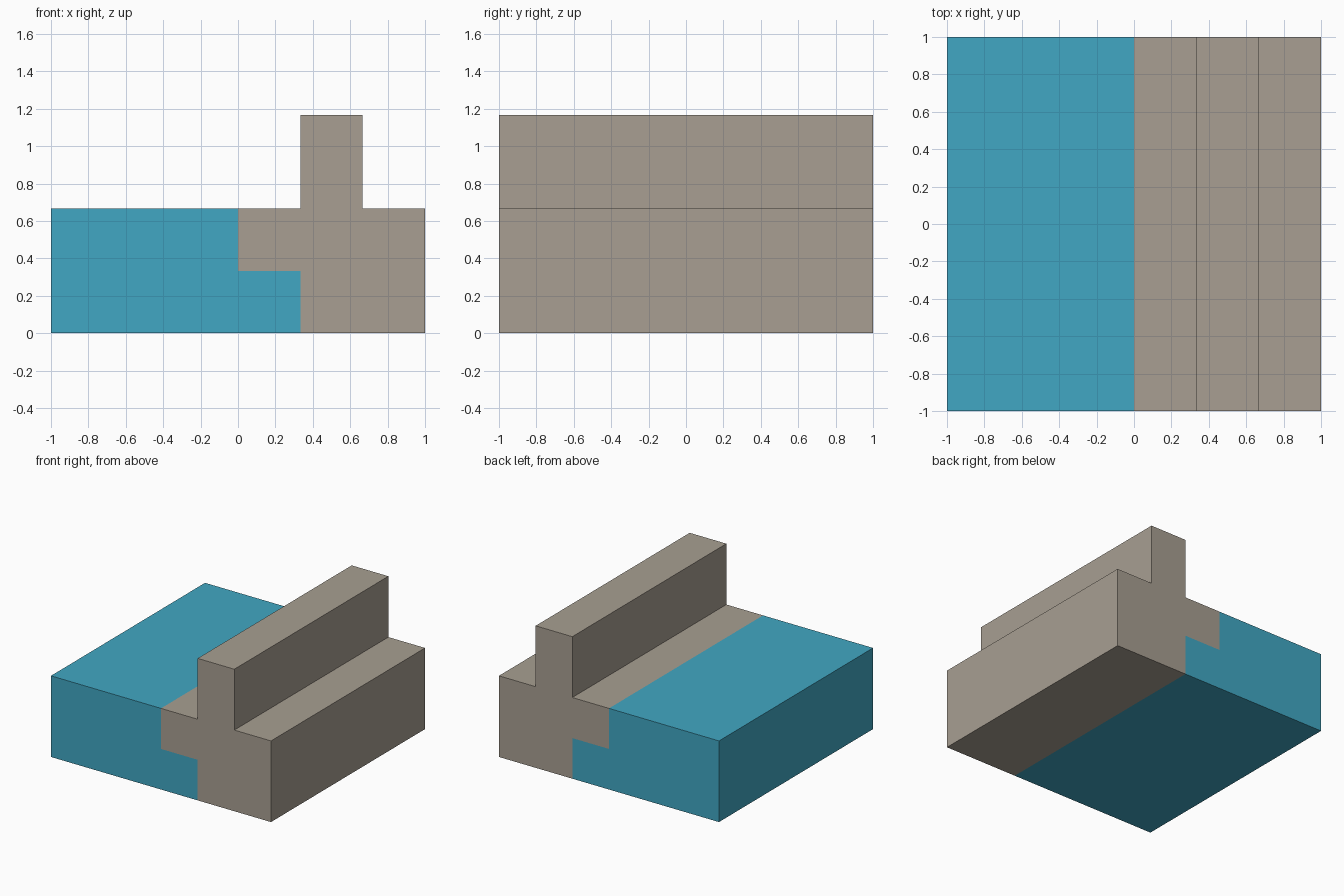
import bpy
import bmesh

cube = bpy.data.objects.get("Cube")
if cube:
    bpy.data.objects.remove(cube, do_unlink=True)

HALF_DEPTH = 1.0
THIRD = 1 / 3
BASE_TOP = 2 / 3
RIB_TOP = 7 / 6


def make_material(name, rgb):
    mat = bpy.data.materials.new(name)
    mat.use_nodes = True
    mat.diffuse_color = (*rgb, 1)
    bsdf = next(n for n in mat.node_tree.nodes if n.type == 'BSDF_PRINCIPLED')
    bsdf.inputs["Base Color"].default_value = (*rgb, 1)
    bsdf.inputs["Roughness"].default_value = 0.8
    return mat


def extrude_profile(name, profile, mat):
    """Extrude an (x, z) outline from front to back as a closed solid."""
    bm = bmesh.new()
    face = bm.faces.new([bm.verts.new((x, -HALF_DEPTH, z)) for x, z in profile])
    result = bmesh.ops.extrude_face_region(bm, geom=[face], use_keep_orig=True)
    moved = [g for g in result["geom"] if isinstance(g, bmesh.types.BMVert)]
    bmesh.ops.translate(bm, verts=moved, vec=(0, 2 * HALF_DEPTH, 0))
    bmesh.ops.recalc_face_normals(bm, faces=bm.faces[:])
    mesh = bpy.data.meshes.new(name)
    bm.to_mesh(mesh)
    bm.free()
    mesh.materials.append(mat)
    obj = bpy.data.objects.new(name, mesh)
    bpy.context.scene.collection.objects.link(obj)
    return obj


blue = make_material("blue", (0.053, 0.386, 0.546))
taupe = make_material("taupe", (0.392, 0.347, 0.287))

# Blue slab with a low step that runs under the taupe block
extrude_profile("stepped_slab", [
    (-1, 0), (THIRD, 0), (THIRD, THIRD), (0, THIRD),
    (0, BASE_TOP), (-1, BASE_TOP)], blue)

# Taupe block with an overlapping lip and an upright rib
extrude_profile("ribbed_block", [
    (THIRD, 0), (1, 0), (1, BASE_TOP), (2 * THIRD, BASE_TOP),
    (2 * THIRD, RIB_TOP), (THIRD, RIB_TOP), (THIRD, BASE_TOP),
    (0, BASE_TOP), (0, THIRD), (THIRD, THIRD)], taupe)
